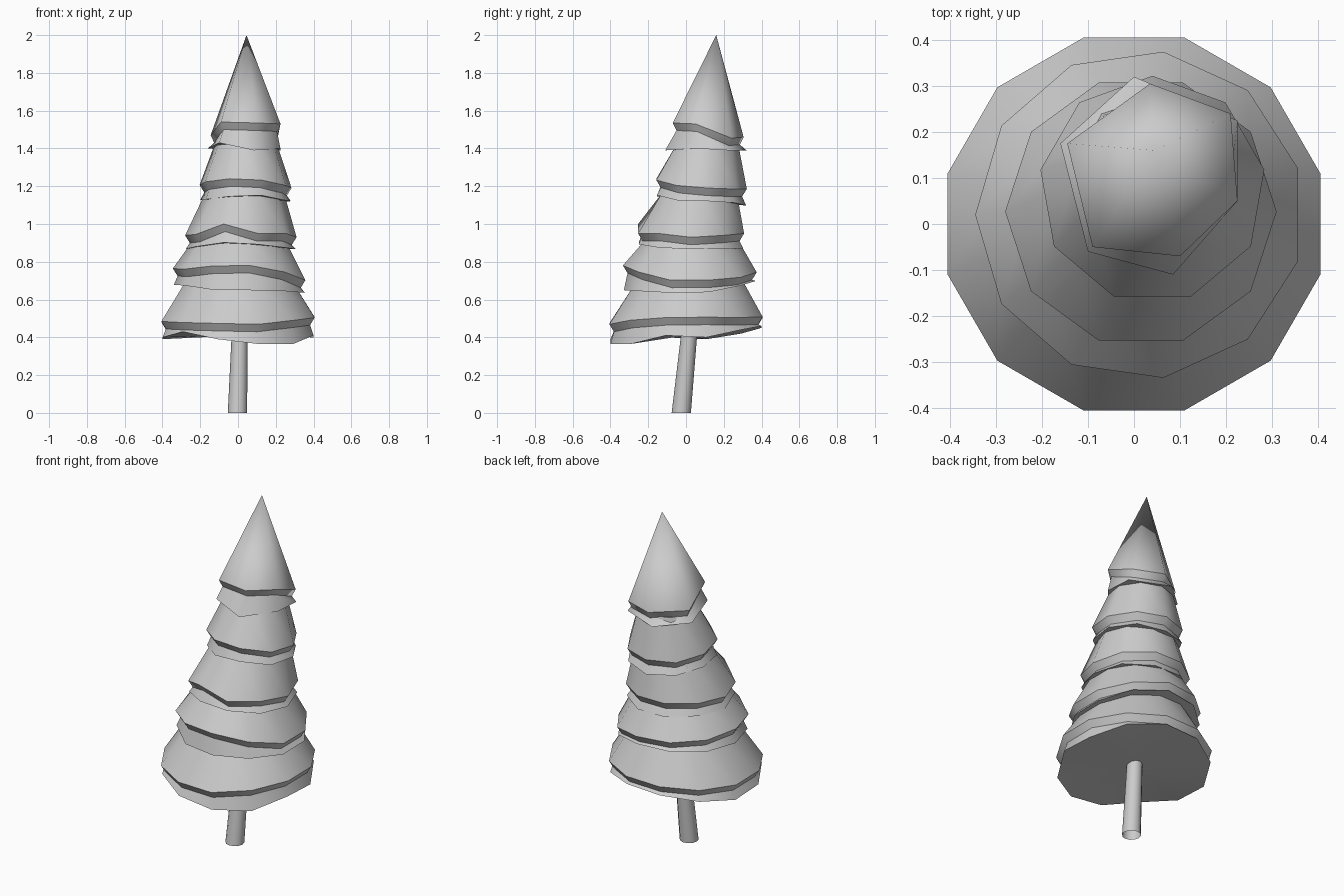
import bpy, bmesh, math, random

if "Cube" in bpy.data.objects:
    bpy.data.objects.remove(bpy.data.objects["Cube"])
random.seed(4)


def ring(n, phase, c, r, z, jitter=0.006):
    """Wavy ring; z is one height per corner, or east/north/west/south."""
    pts = []
    for i in range(n):
        a = math.radians(phase) + 2 * math.pi * i / n
        ca, sa = math.cos(a), math.sin(a)
        if len(z) == n:
            h = z[i]
        else:
            e, nn, w, s = z
            h = (e if ca > 0 else w) * ca * ca + (nn if sa > 0 else s) * sa * sa
            h += random.uniform(-jitter, jitter)
        pts.append((c[0] + r * ca, c[1] + r * sa, h))
    return pts


def shrink(pts, d, dz):
    """Copy a ring, pulled in by d and moved by dz."""
    cx = sum(p[0] for p in pts) / len(pts)
    cy = sum(p[1] for p in pts) / len(pts)
    out = []
    for x, y, z in pts:
        k = 1 - d / math.hypot(x - cx, y - cy)
        out.append((cx + (x - cx) * k, cy + (y - cy) * k, z + dz))
    return out


def loft(name, rings, apex=None, cap=True):
    """Skin the rings from top to bottom: smooth around, creased at rings."""
    bm = bmesh.new()
    vs = [[bm.verts.new(p) for p in r] for r in rings]
    n = len(vs[0])
    for a, b in zip(vs, vs[1:]):
        for i in range(n):
            j = (i + 1) % n
            bm.faces.new((a[i], b[i], b[j], a[j]))
    if apex:
        t = bm.verts.new(apex)
        for i in range(n):
            bm.faces.new((t, vs[0][i], vs[0][(i + 1) % n]))
    if cap:
        m = bm.verts.new([sum(v.co[k] for v in vs[-1]) / n for k in range(3)])
        for i in range(n):
            bm.faces.new((m, vs[-1][(i + 1) % n], vs[-1][i]))
    for f in bm.faces:
        f.smooth = True
    for r in vs:
        for i in range(n):
            e = bm.edges.get((r[i], r[(i + 1) % n]))
            e.smooth = False
    me = bpy.data.meshes.new(name)
    bm.to_mesh(me)
    bm.free()
    ob = bpy.data.objects.new(name, me)
    bpy.context.collection.objects.link(ob)
    return ob


# Branch tiers: sides, phase, centre, radius, upper rim z, lower rim z,
# then centre, radius and height of the hidden top
tiers = [
    (12, 15, (0, 0), .42, (.51, .51, .48, .47),
     (.40, .44, .46, .45, .42, .39, .40, .43, .39, .365, .365, .41),
     (.005, .02), .29, .70),
    (11, 180, (.013, .02), .358, (.70, .74, .76, .78), (.635, .70, .68, .645),
     (.012, .03), .245, .92),
    (10, 0, (.015, .027), .295,
     (.93, .94, .95, .95, .95, .94, .945, 1.0, .95, .95), (.87, .87, .87, .90),
     (.035, .07), .21, 1.16),
    (9, 10, (.04, .075), .247, (1.185, 1.18, 1.21, 1.24), (1.12, 1.10, 1.13, 1.15),
     (.042, .11), .165, 1.43),
]
for k, (n, ph, c, r, zu, zl, ct, rt, zt) in enumerate(tiers):
    upper = ring(n, ph, c, r, zu)
    lower = ring(n, ph, c, r * .985, zl)
    top = ring(n, ph, ct, rt, (zt,) * 4, 0)
    loft(f"branch_tier_{k + 1}", [top, upper, shrink(upper, .025, -.04), lower])

# Pointed crown
upper = [(.035, .305, 1.46), (-.145, .175, 1.47), (-.09, -.05, 1.54),
         (.1, -.07, 1.535), (.225, .05, 1.53), (.21, .24, 1.455)]
lower = [(0, .32, 1.39), (-.16, .175, 1.40), (-.1, -.06, 1.43),
         (.085, -.11, 1.39), (.225, .05, 1.40), (.225, .225, 1.39)]
loft("crown", [upper, shrink(upper, .02, -.04), lower], apex=(.045, .16, 2))

# Leaning trunk
loft("trunk", [ring(12, 0, (.01, .02), .042, (.45,) * 4, 0),
               ring(12, 0, (-.003, -.025), .051, (0,) * 4, 0)], cap=False)
